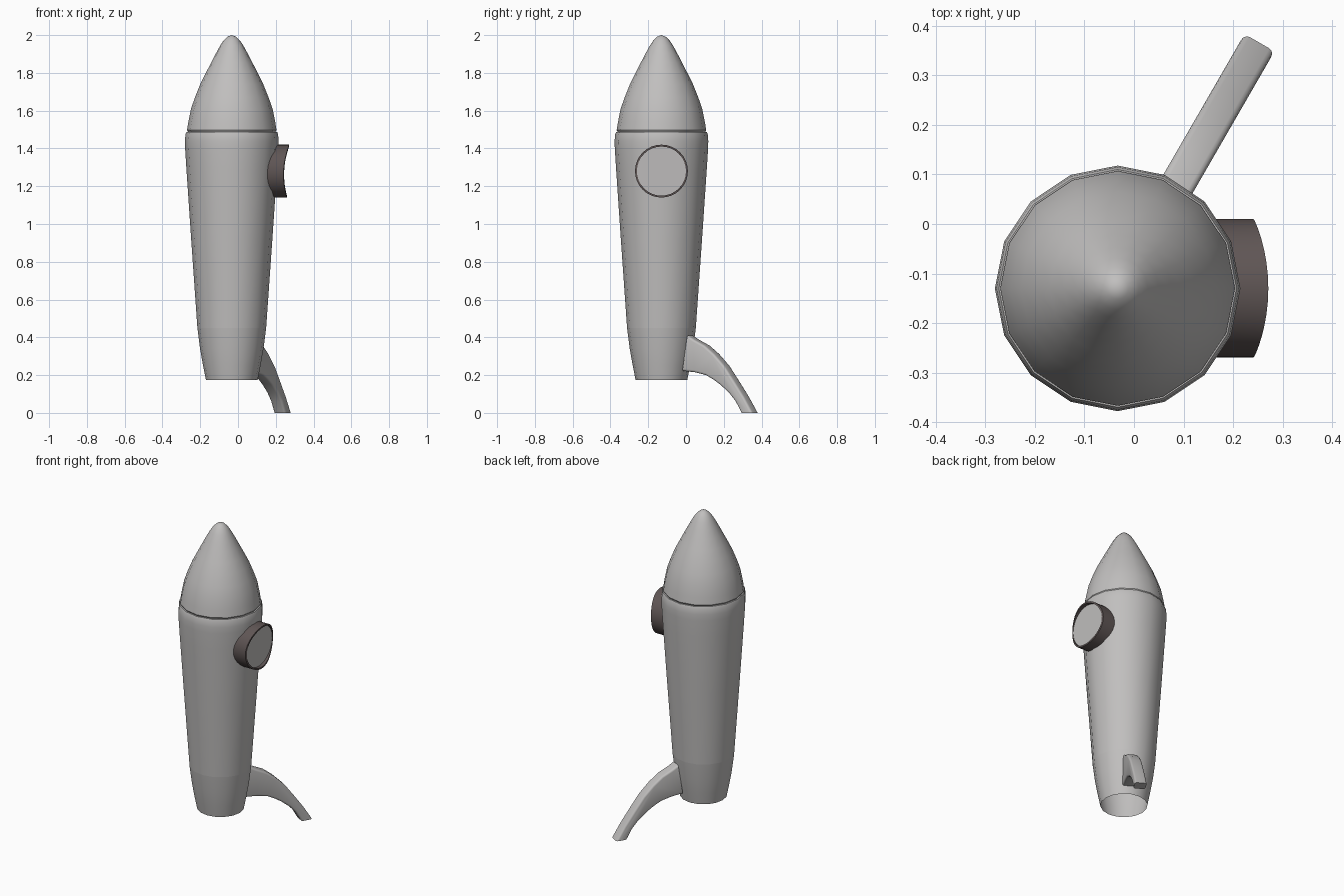
import bpy
import bmesh
from math import sin, cos, pi, radians
from mathutils import Matrix, Vector

if "Cube" in bpy.data.objects:
    bpy.data.objects.remove(bpy.data.objects["Cube"], do_unlink=True)

AXIS = Vector((-0.033, -0.13, 0))
SIDES = 16


def material(name, rgb):
    mat = bpy.data.materials.new(name)
    mat.use_nodes = True
    mat.diffuse_color = (*rgb, 1)
    mat.node_tree.nodes["Principled BSDF"].inputs["Base Color"].default_value = (*rgb, 1)
    return mat


grey = material("light grey metal", (0.53, 0.52, 0.515))
dark = material("dark brown grey", (0.115, 0.092, 0.09))


def finish(name, bm, mat, angle=35):
    mesh = bpy.data.meshes.new(name)
    bm.to_mesh(mesh)
    bm.free()
    mesh.materials.append(mat)
    obj = bpy.data.objects.new(name, mesh)
    bpy.context.collection.objects.link(obj)
    bpy.ops.object.select_all(action="DESELECT")
    obj.select_set(True)
    bpy.context.view_layer.objects.active = obj
    bpy.ops.object.shade_smooth_by_angle(angle=radians(angle))
    return obj


def bridge(bm, a, b):
    n = len(a)
    for i in range(n):
        j = (i + 1) % n
        bm.faces.new((a[i], a[j], b[j], b[i]))


def lathe(name, profile):
    """Turn a (radius, height) profile, bottom to top, about the rocket axis."""
    bm = bmesh.new()
    rings = []
    for r, z in profile:
        rings.append([bm.verts.new(AXIS + Vector((r * cos(t), r * sin(t), z)))
                      for t in (2 * pi * i / SIDES for i in range(SIDES))])
    for a, b in zip(rings, rings[1:]):
        bridge(bm, a, b)
    bmesh.ops.remove_doubles(bm, verts=bm.verts, dist=0.0001)
    return finish(name, bm, grey)


# Rocket body: open nozzle, tapered hull with a rounded shoulder, pointed nose
lathe("nozzle", [(0.137, 0.175), (0.152, 0.25), (0.168, 0.34), (0.182, 0.45)])
lathe("hull", [(0.182, 0.45), (0.215, 0.92), (0.240, 1.29), (0.247, 1.40),
               (0.248, 1.44), (0.245, 1.475), (0.240, 1.488), (0.232, 1.488)])
lathe("nose_cone", [(0.232, 1.488), (0.237, 1.497), (0.230, 1.54), (0.216, 1.61),
                    (0.195, 1.67), (0.167, 1.74), (0.137, 1.80), (0.109, 1.855),
                    (0.083, 1.905), (0.061, 1.945), (0.043, 1.972),
                    (0.022, 1.992), (0, 2.0)])

# Porthole: frame wraps the hull, flat pane sits inside it
WINDOW_Z = 1.28


def window_loop(bm, radius, x, curve):
    loop = []
    for i in range(32):
        t = 2 * pi * i / 32
        v, w = radius * cos(t), radius * sin(t)
        px = x + 0.045 * w - curve * (v / 0.14) ** 2
        loop.append(bm.verts.new((px, AXIS.y + v, WINDOW_Z + w)))
    return loop


bm = bmesh.new()
loops = [window_loop(bm, 0.14, 0.195, 0.045), window_loop(bm, 0.14, 0.265, 0.024),
         window_loop(bm, 0.13, 0.265, 0.024), window_loop(bm, 0.13, 0.235, 0)]
for a, b in zip(loops, loops[1:]):
    bridge(bm, a, b)
bmesh.ops.recalc_face_normals(bm, faces=bm.faces)
finish("window_frame", bm, dark)

bm = bmesh.new()
bm.faces.new(window_loop(bm, 0.131, 0.243, 0))
finish("window_pane", bm, grey)

# Curved landing fin: side profile (distance from axis, height), given thickness
outer = [(0.178, 0.41), (0.215, 0.388), (0.28, 0.357), (0.338, 0.312),
         (0.40, 0.25), (0.459, 0.17), (0.52, 0.085), (0.573, 0)]
inner = [(0.505, 0), (0.47, 0.06), (0.43, 0.105), (0.378, 0.147),
         (0.335, 0.175), (0.286, 0.2), (0.22, 0.215), (0.148, 0.222)]
bm = bmesh.new()
face = bm.faces.new([bm.verts.new((s, -0.035, z)) for s, z in outer + inner])
ext = bmesh.ops.extrude_face_region(bm, geom=[face])
moved = [g for g in ext["geom"] if isinstance(g, bmesh.types.BMVert)]
bmesh.ops.translate(bm, verts=moved, vec=(0, 0.07, 0))
bmesh.ops.recalc_face_normals(bm, faces=bm.faces)
# Round the long edges, leaving the foot and root flat
long_edges = [e for e in bm.edges if abs(e.verts[0].co.y - e.verts[1].co.y) < 0.001
              and max(v.co.z for v in e.verts) > 0.01
              and abs(e.verts[0].co.z - e.verts[1].co.z) < 0.12]
bmesh.ops.bevel(bm, geom=long_edges, offset=0.012, segments=3, profile=0.5, affect="EDGES")
bm.transform(Matrix.Translation(AXIS) @ Matrix.Rotation(radians(60), 4, "Z"))
finish("landing_fin", bm, grey, 40)
